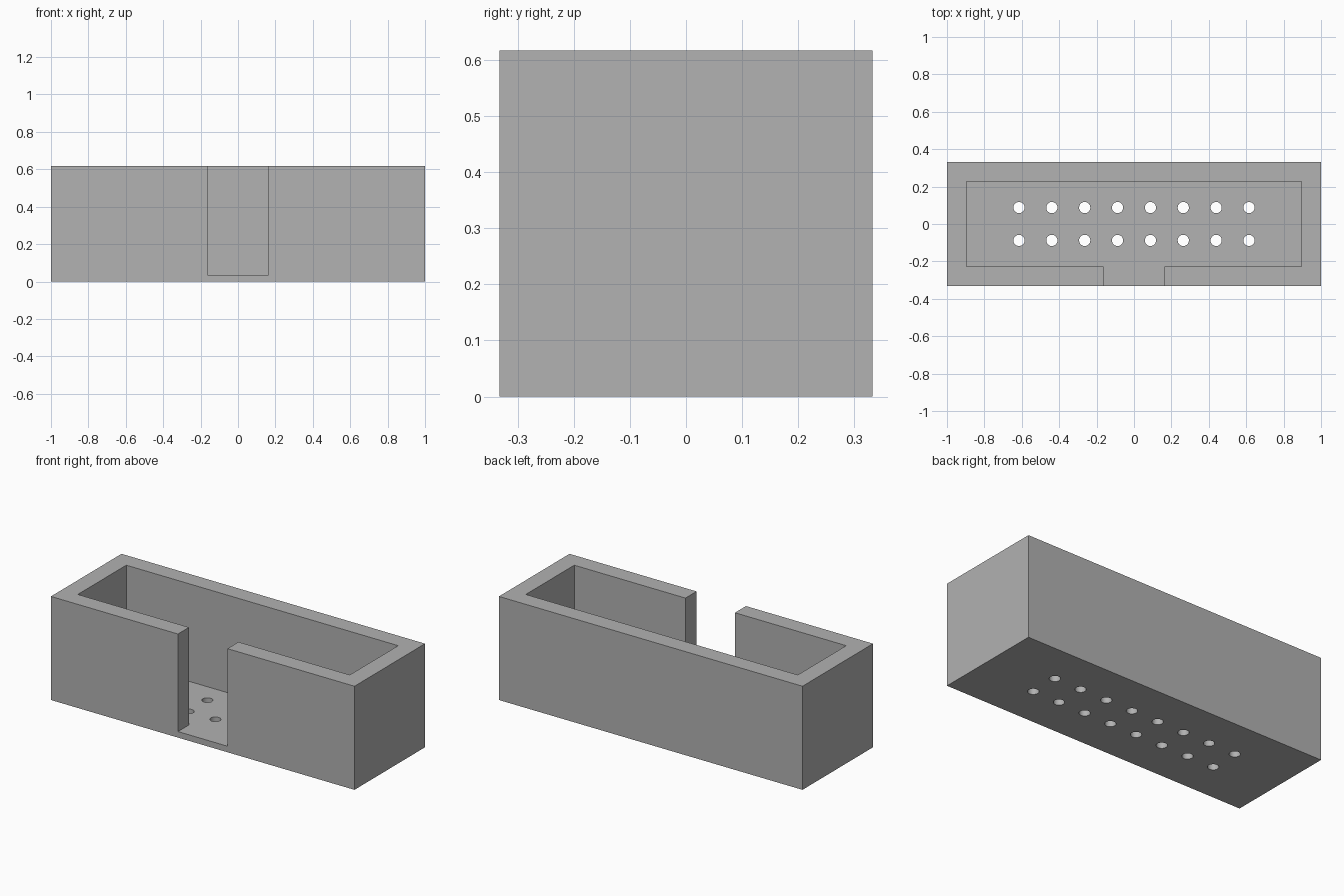
import bpy

cube = bpy.data.objects.get("Cube")
if cube:
    bpy.data.objects.remove(cube, do_unlink=True)

LENGTH, DEPTH, HEIGHT = 2.0, 0.664, 0.617
WALL, FLOOR = 0.104, 0.036
NOTCH_WIDTH = 0.326
HOLE_RADIUS, HOLE_PITCH = 0.03, 0.1757

grey = bpy.data.materials.new("plain grey")
grey.use_nodes = True
colour = (0.445, 0.445, 0.445, 1)
grey.diffuse_color = colour
grey.node_tree.nodes["Principled BSDF"].inputs["Base Color"].default_value = colour


def box(name, low, high):
    """Box between two opposite corners."""
    centre = [(a + b) / 2 for a, b in zip(low, high)]
    bpy.ops.mesh.primitive_cube_add(size=1, location=centre)
    obj = bpy.context.object
    obj.name = name
    obj.scale = [b - a for a, b in zip(low, high)]
    bpy.ops.object.transform_apply(location=True, rotation=False, scale=True)
    obj.data.materials.append(grey)
    return obj


def cut(target, cutter):
    """Subtract the cutter from the target, then discard it."""
    cutter.hide_render = True
    mod = target.modifiers.new("cut", "BOOLEAN")
    mod.operation = "DIFFERENCE"
    mod.solver = "EXACT"
    mod.object = cutter
    bpy.context.view_layer.objects.active = target
    bpy.ops.object.modifier_apply(modifier=mod.name)
    bpy.data.objects.remove(cutter, do_unlink=True)


# Outer block
x, y = LENGTH / 2, DEPTH / 2
tray = box("open_tray", (-x, -y, 0), (x, y, HEIGHT))

# Inner cavity
cut(tray, box("cavity_cutter", (WALL - x, WALL - y, FLOOR), (x - WALL, y - WALL, HEIGHT + 0.1)))

# Front opening, level with the floor
n = NOTCH_WIDTH / 2
cut(tray, box("opening_cutter", (-n, -y - 0.1, FLOOR), (n, 0, HEIGHT + 0.1)))

# Two rows of eight drain holes
for row in (-0.5, 0.5):
    for i in range(8):
        bpy.ops.mesh.primitive_cylinder_add(
            vertices=32, radius=HOLE_RADIUS, depth=0.2,
            location=((i - 3.5) * HOLE_PITCH, row * HOLE_PITCH, 0))
        drill = bpy.context.object
        drill.name = "drain_hole_cutter"
        drill.data.materials.append(grey)
        cut(tray, drill)

# Smooth hole walls, crisp box edges
bpy.ops.object.select_all(action="DESELECT")
tray.select_set(True)
bpy.context.view_layer.objects.active = tray
bpy.ops.object.shade_smooth_by_angle()
